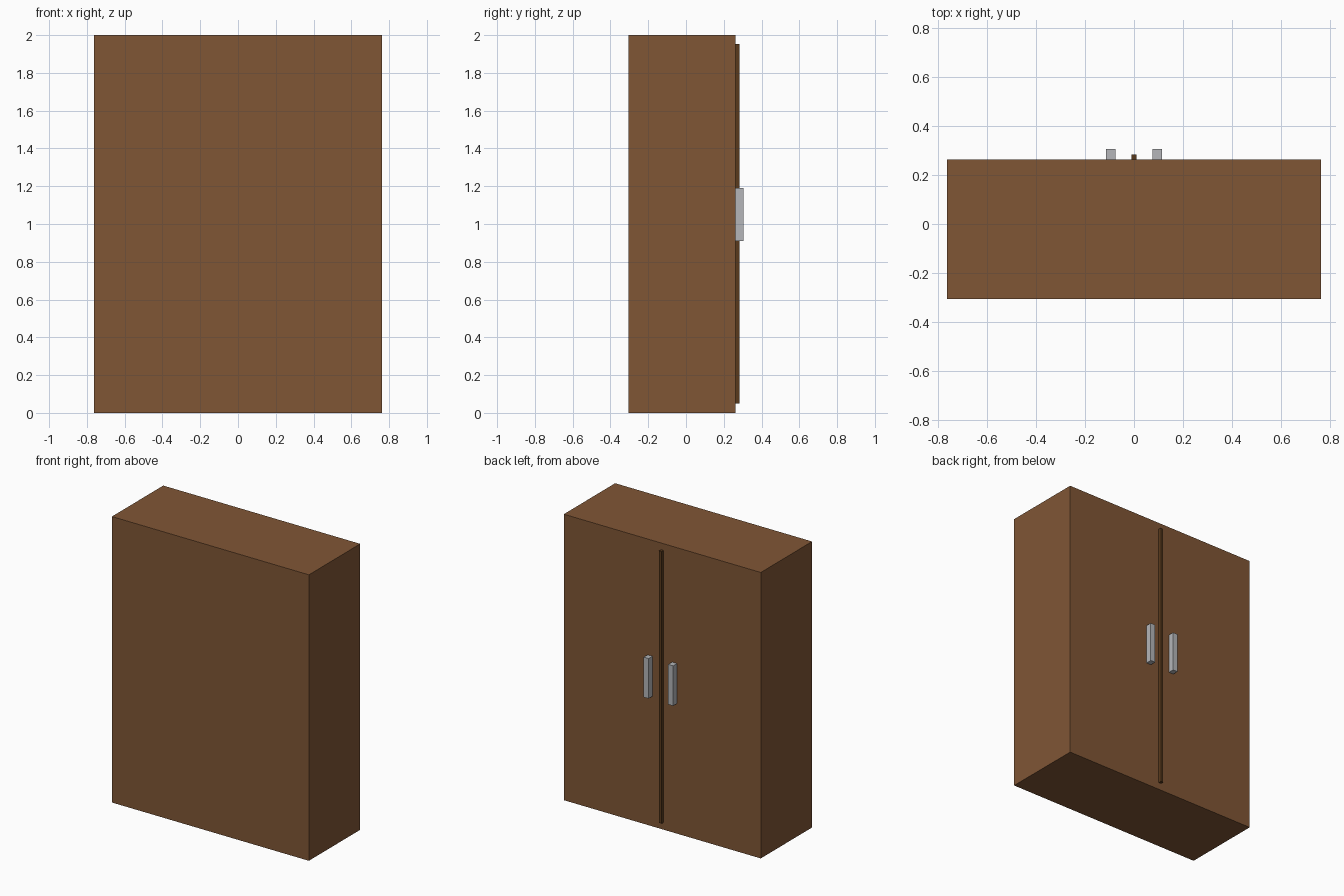
import bpy

if "Cube" in bpy.data.objects:
    bpy.data.objects.remove(bpy.data.objects["Cube"])


def material(name, rgb):
    m = bpy.data.materials.new(name)
    m.diffuse_color = (*rgb, 1.0)
    m.use_nodes = True
    m.node_tree.nodes["Principled BSDF"].inputs["Base Color"].default_value = m.diffuse_color
    return m


def box(name, low, high, mat):
    """Axis-aligned box between two corners."""
    bpy.ops.mesh.primitive_cube_add(size=1)
    ob = bpy.context.object
    ob.name = name
    ob.location = [(a + b) / 2 for a, b in zip(low, high)]
    ob.scale = [b - a for a, b in zip(low, high)]
    bpy.ops.object.transform_apply(location=True, rotation=True, scale=True)
    ob.data.materials.append(mat)
    return ob


wood = material("brown wood", (0.216, 0.093, 0.036))
dark_wood = material("dark brown wood", (0.10, 0.042, 0.012))
metal = material("grey metal", (0.46, 0.47, 0.49))

DOOR_Y = 0.262  # plane of the doors

# Cabinet carcass
box("cabinet_body", (-0.762, -0.305, 0), (0.762, DOOR_Y, 2), wood)

# Raised strip between the doors
box("door_strip", (-0.01, DOOR_Y - 0.01, 0.05), (0.01, 0.283, 1.953), dark_wood)

# Pair of door handles
for side, name in ((-1, "left_handle"), (1, "right_handle")):
    x = side * 0.095
    box(name, (x - 0.019, DOOR_Y - 0.01, 0.91), (x + 0.019, 0.305, 1.19), metal)
